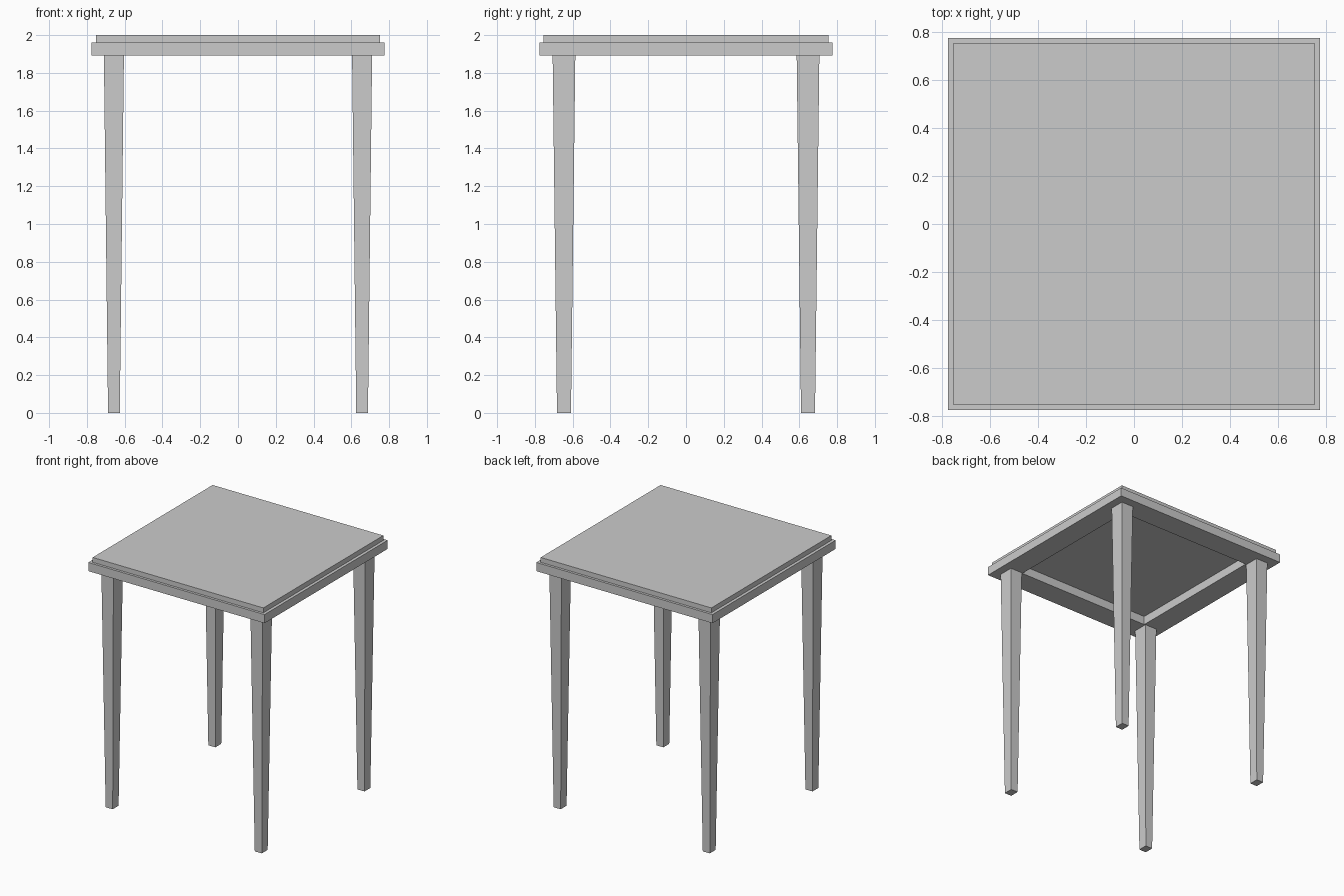
import bpy, bmesh

if "Cube" in bpy.data.objects:
    bpy.data.objects.remove(bpy.data.objects["Cube"])


def loft(name, rings, cap=True):
    """Skin a list of (cx, cy, half_x, half_y, z) rectangles; an uncapped loft closes into a ring."""
    bm = bmesh.new()
    loops = [[bm.verts.new((cx + sx * hx, cy + sy * hy, z))
              for sx, sy in ((-1, -1), (1, -1), (1, 1), (-1, 1))]
             for cx, cy, hx, hy, z in rings]
    pairs = list(zip(loops, loops[1:]))
    if cap:
        bm.faces.new(loops[0])
        bm.faces.new(loops[-1])
    else:
        pairs.append((loops[-1], loops[0]))
    for a, b in pairs:
        for i in range(4):
            j = (i + 1) % 4
            bm.faces.new((a[i], a[j], b[j], b[i]))
    bmesh.ops.recalc_face_normals(bm, faces=bm.faces)
    mesh = bpy.data.meshes.new(name)
    bm.to_mesh(mesh)
    bm.free()
    obj = bpy.data.objects.new(name, mesh)
    bpy.context.collection.objects.link(obj)
    return obj


FRAME_BOTTOM, FRAME_TOP, TOP = 1.892, 1.961, 2.0

# Table top slab
loft("table_top", [(0, 0, 0.752, 0.755, FRAME_TOP), (0, 0, 0.752, 0.755, TOP)])

# Open frame under the slab
outer, inner = (0.776, 0.775), (0.595, 0.59)
loft("top_frame", [(0, 0, *outer, FRAME_BOTTOM), (0, 0, *outer, FRAME_TOP),
                   (0, 0, *inner, FRAME_TOP), (0, 0, *inner, FRAME_BOTTOM)], cap=False)

# Four tapered legs
for side, sx in (("left", -1), ("right", 1)):
    for end, sy in (("front", -1), ("back", 1)):
        x, y = sx * 0.657, sy * 0.646
        loft(f"{end}_{side}_leg", [(x, y, 0.031, 0.037, 0),
                                   (x, y, 0.053, 0.06, FRAME_BOTTOM)])
